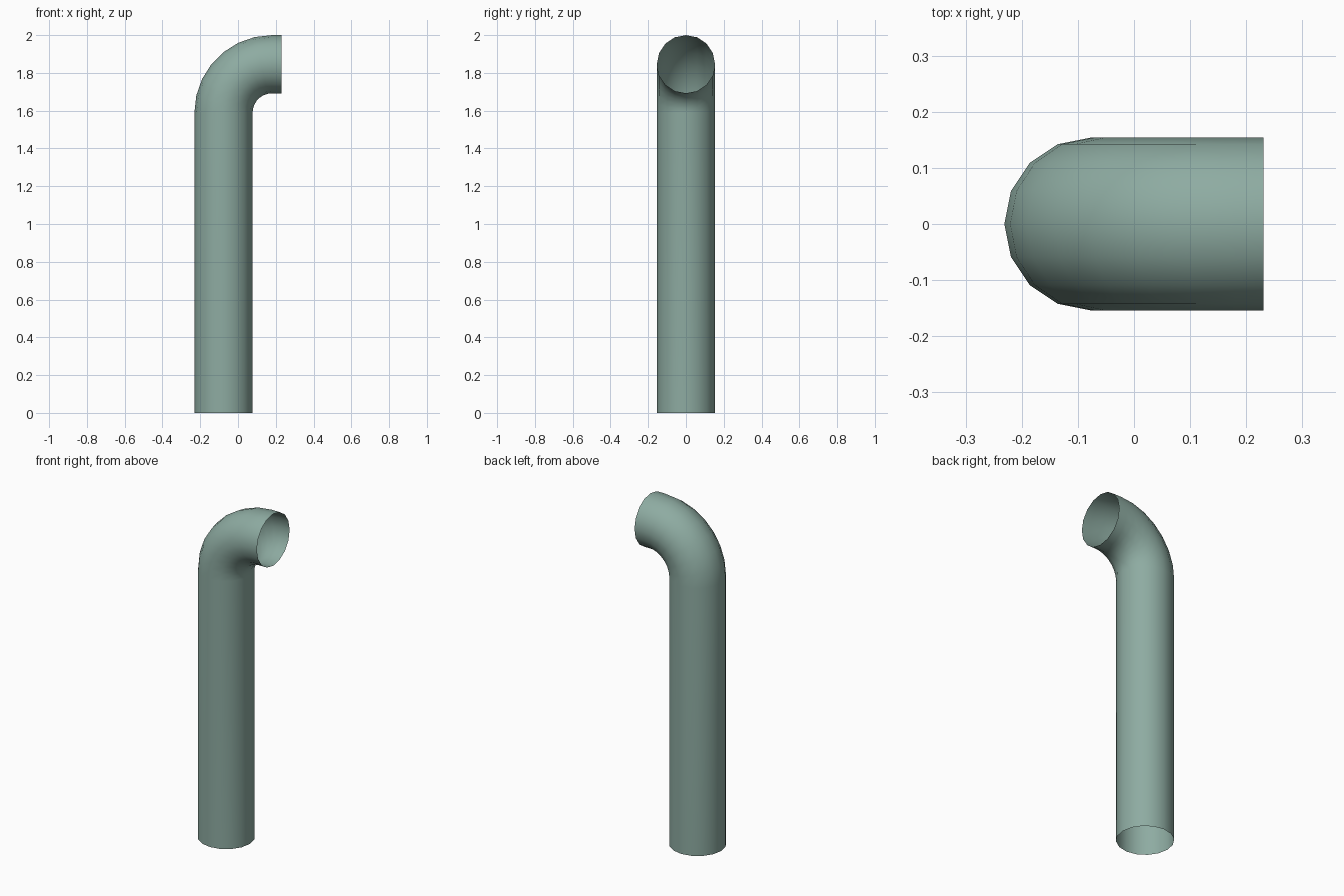
import bpy, bmesh, math
from mathutils import Vector

cube = bpy.data.objects.get("Cube")
if cube:
    bpy.data.objects.remove(cube, do_unlink=True)

RADIUS = 0.154
AXIS_X = -0.077
BEND_CENTRE = Vector((0.18, 0, 1.589))
OUTLET_X = 0.231

# Grey-green paint
paint = bpy.data.materials.new("grey green")
paint.use_nodes = True
colour = (0.27, 0.41, 0.36, 1)
paint.diffuse_color = colour
paint.node_tree.nodes["Principled BSDF"].inputs["Base Color"].default_value = colour


def extrude_ring(bm, edges, offset):
    """Extrude an open ring of edges and return the new ring."""
    geom = bmesh.ops.extrude_edge_only(bm, edges=edges)["geom"]
    verts = [g for g in geom if isinstance(g, bmesh.types.BMVert)]
    bmesh.ops.translate(bm, verts=verts, vec=offset)
    return [e for e in bm.edges if e.verts[0] in verts and e.verts[1] in verts]


bm = bmesh.new()

# Open bottom ring and upright
bmesh.ops.create_circle(bm, segments=16, radius=RADIUS)
bmesh.ops.translate(bm, verts=bm.verts, vec=(AXIS_X, 0, 0))
ring = extrude_ring(bm, bm.edges[:], (0, 0, BEND_CENTRE.z))

# Quarter-turn elbow
verts = list({v for e in ring for v in e.verts})
last = bmesh.ops.spin(bm, geom=verts + ring, cent=BEND_CENTRE, axis=(0, 1, 0),
                      angle=math.pi / 2, steps=7)["geom_last"]
ring = [g for g in last if isinstance(g, bmesh.types.BMEdge)]

# Short open outlet
extrude_ring(bm, ring, (OUTLET_X - BEND_CENTRE.x, 0, 0))

# Point the walls outward
bmesh.ops.recalc_face_normals(bm, faces=bm.faces)
bm.normal_update()
wall = min(bm.faces, key=lambda f: f.calc_center_median().x)
if wall.normal.x > 0:
    bmesh.ops.reverse_faces(bm, faces=bm.faces)

mesh = bpy.data.meshes.new("bent_pipe")
bm.to_mesh(mesh)
bm.free()
mesh.materials.append(paint)
pipe = bpy.data.objects.new("bent_pipe", mesh)
bpy.context.collection.objects.link(pipe)

bpy.ops.object.select_all(action="DESELECT")
pipe.select_set(True)
bpy.context.view_layer.objects.active = pipe
bpy.ops.object.shade_smooth_by_angle(angle=math.radians(40))
